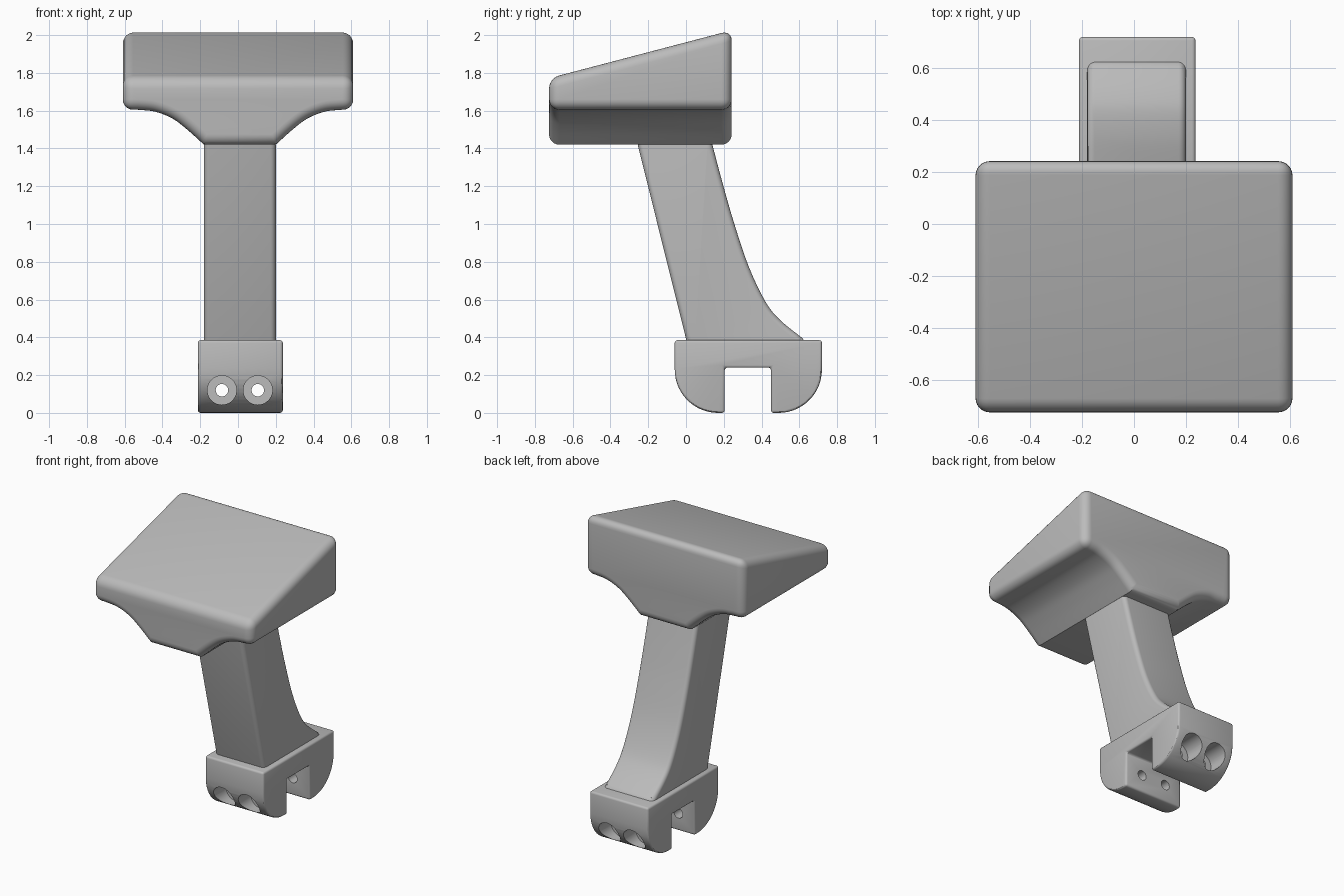
import bpy
import bmesh
import math
from mathutils import Vector

if "Cube" in bpy.data.objects:
    bpy.data.objects.remove(bpy.data.objects["Cube"])

grey = bpy.data.materials.new("plain_grey")
grey.use_nodes = True
grey.diffuse_color = (0.5, 0.5, 0.5, 1)
grey.node_tree.nodes["Principled BSDF"].inputs["Base Color"].default_value = (0.5, 0.5, 0.5, 1)


def activate(obj):
    bpy.ops.object.select_all(action="DESELECT")
    obj.select_set(True)
    bpy.context.view_layer.objects.active = obj


def smooth_curve(points, steps=6):
    """Catmull-Rom samples through the points."""
    pts = [Vector(p) for p in points]
    pts = [2 * pts[0] - pts[1]] + pts + [2 * pts[-1] - pts[-2]]
    out = []
    for a, b, c, d in zip(pts, pts[1:], pts[2:], pts[3:]):
        for i in range(steps):
            t = i / steps
            out.append(0.5 * (2 * b + (c - a) * t + (2 * a - 5 * b + 4 * c - d) * t * t
                              + (3 * b - a - 3 * c + d) * t ** 3))
    return [tuple(p) for p in out + [pts[-2]]]


def arc(cy, cz, radius, start, end, steps=14):
    angles = [math.radians(start + (end - start) * i / steps) for i in range(steps + 1)]
    return [(cy + radius * math.cos(a), cz + radius * math.sin(a)) for a in angles]


def extrude(name, profile, axis, low, high, cut=None):
    """Extrude a profile along x or y, optionally trimming above a plane."""
    bm = bmesh.new()
    place = (lambda p: (low, p[0], p[1])) if axis == "x" else (lambda p: (p[0], low, p[1]))
    face = bm.faces.new([bm.verts.new(place(p)) for p in profile])
    moved = bmesh.ops.extrude_face_region(bm, geom=[face])["geom"]
    shift = Vector((high - low, 0, 0) if axis == "x" else (0, high - low, 0))
    bmesh.ops.translate(bm, vec=shift, verts=[v for v in moved if isinstance(v, bmesh.types.BMVert)])
    if cut:
        bmesh.ops.bisect_plane(bm, geom=bm.verts[:] + bm.edges[:] + bm.faces[:],
                               plane_co=cut[0], plane_no=cut[1], clear_outer=True)
        bmesh.ops.holes_fill(bm, edges=[e for e in bm.edges if e.is_boundary])
    bmesh.ops.recalc_face_normals(bm, faces=bm.faces[:])
    mesh = bpy.data.meshes.new(name)
    bm.to_mesh(mesh)
    bm.free()
    obj = bpy.data.objects.new(name, mesh)
    bpy.context.collection.objects.link(obj)
    mesh.materials.append(grey)
    return obj


def round_edges(obj, width, segments):
    activate(obj)
    bevel = obj.modifiers.new("rounded_edges", "BEVEL")
    bevel.width = width
    bevel.segments = segments
    bevel.limit_method = "ANGLE"
    bevel.angle_limit = math.radians(50)
    bpy.ops.object.modifier_apply(modifier=bevel.name)


def bore(obj, x, z, radius, y0, y1):
    bpy.ops.mesh.primitive_cylinder_add(vertices=40, radius=radius, depth=y1 - y0,
                                        location=(x, (y0 + y1) / 2, z),
                                        rotation=(math.pi / 2, 0, 0))
    cutter = bpy.context.object
    cutter.hide_render = True
    cutter.data.materials.append(grey)
    activate(obj)
    hole = obj.modifiers.new("bore", "BOOLEAN")
    hole.operation = "DIFFERENCE"
    hole.solver = "EXACT"
    hole.object = cutter
    bpy.ops.object.modifier_apply(modifier=hole.name)
    bpy.data.objects.remove(cutter)


# Wedge-shaped head with a flared underside
mid = 0.01
flare = smooth_curve([(0.19, 1.42), (0.285, 1.505), (0.36, 1.56), (0.45, 1.595), (0.54, 1.605)])
right_side = [(mid + x, z) for x, z in flare] + [(0.61, 1.605), (0.61, 2.1)]
left_side = [(-0.61, 2.1), (-0.61, 1.605)] + [(mid - x, z) for x, z in reversed(flare)]
slope = Vector((0, -0.262, 1)).normalized()
head = extrude("head", right_side + left_side, "y", -0.725, 0.242,
               cut=(Vector((0, -0.725, 1.772)), slope))
round_edges(head, 0.055, 6)

# Leaning neck with a swept foot at the back
back = smooth_curve([(0.133, 1.445), (0.19, 1.23), (0.25, 1.02), (0.33, 0.78),
                     (0.42, 0.59), (0.5, 0.49), (0.63, 0.385)])
neck = extrude("neck", [(-0.262, 1.445)] + back + [(0.63, 0.3), (0.023, 0.3)],
               "x", -0.18, 0.2)
round_edges(neck, 0.05, 6)

# Clamp block with rounded jaws and a square slot
jaws = ([(-0.06, 0.385)] + arc(0.17, 0.235, 0.23, 180, 270) + [(0.205, 0.005), (0.205, 0.24)]
        + [(0.45, 0.24), (0.45, 0.005)] + arc(0.49, 0.235, 0.23, 270, 360) + [(0.72, 0.385)])
jaws = [(y, max(0, z - 0.005) if z < 0.2 else z) for y, z in jaws]
clamp = extrude("clamp", jaws, "x", -0.212, 0.237)
round_edges(clamp, 0.014, 3)

# Counterbored bolt holes through both jaws
for x in (-0.085, 0.105):
    bore(clamp, x, 0.12, 0.033, -0.3, 1)
    bore(clamp, x, 0.12, 0.077, -0.3, 0.1)
    bore(clamp, x, 0.12, 0.077, 0.56, 1)

for part in (head, neck, clamp):
    activate(part)
    bpy.ops.object.shade_smooth_by_angle(angle=math.radians(30))
